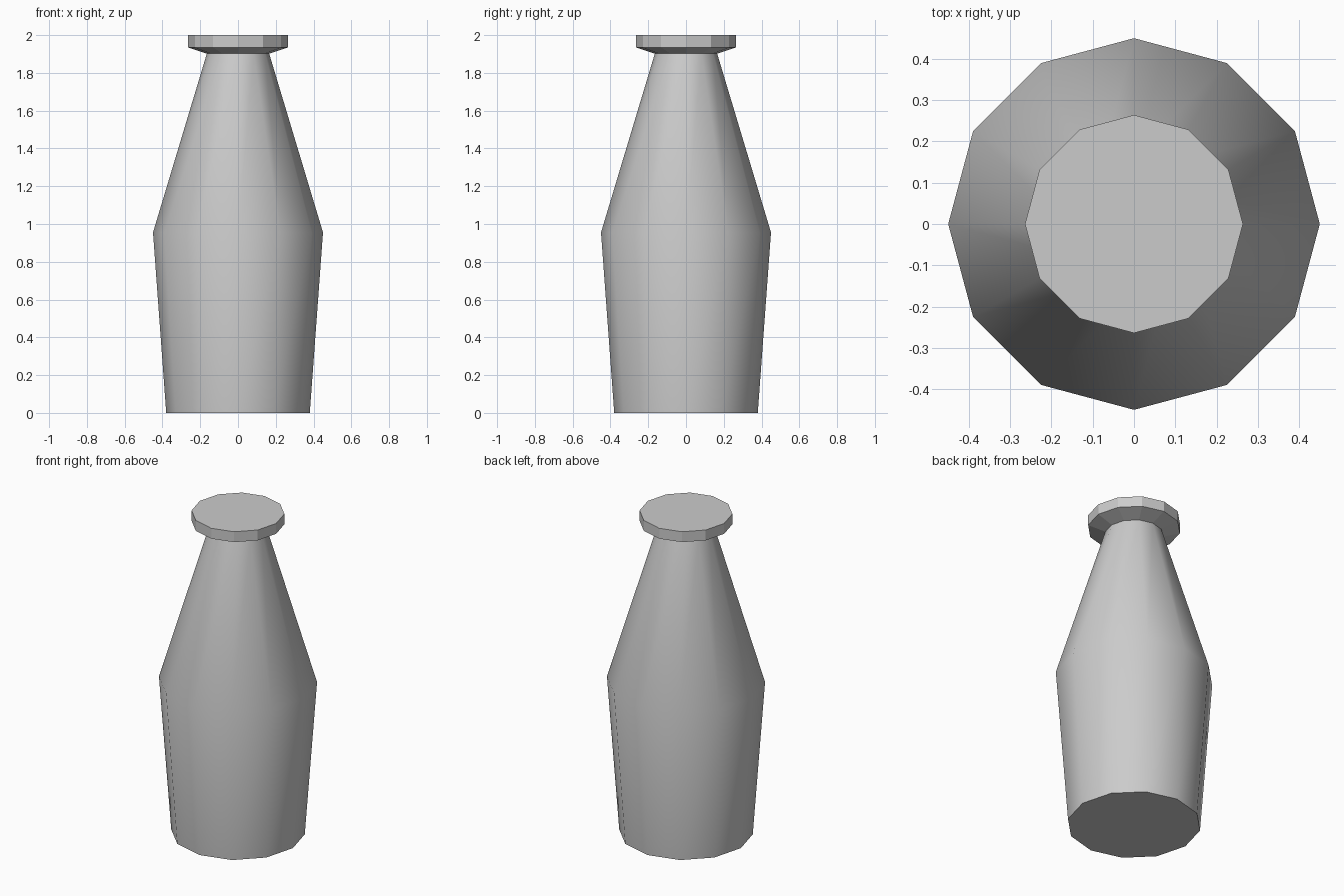
import bpy, bmesh
from math import cos, sin, pi, radians

cube = bpy.data.objects.get("Cube")
if cube:
    bpy.data.objects.remove(cube, do_unlink=True)

SIDES = 12

grey = bpy.data.materials.new("plain grey")
colour = (0.6, 0.6, 0.6, 1)
grey.use_nodes = True
grey.diffuse_color = colour
grey.node_tree.nodes["Principled BSDF"].inputs["Base Color"].default_value = colour


def lathe(name, profile):
    """Closed solid of revolution from (radius, height) pairs, bottom to top."""
    bm = bmesh.new()
    rings = [[bm.verts.new((r * cos(2 * pi * i / SIDES), r * sin(2 * pi * i / SIDES), z))
              for i in range(SIDES)] for r, z in profile]
    for low, high in zip(rings, rings[1:]):
        for i in range(SIDES):
            j = (i + 1) % SIDES
            bm.faces.new((low[i], low[j], high[j], high[i]))
    bm.faces.new(rings[0][::-1])
    bm.faces.new(rings[-1])
    mesh = bpy.data.meshes.new(name)
    bm.to_mesh(mesh)
    bm.free()
    mesh.materials.append(grey)
    obj = bpy.data.objects.new(name, mesh)
    bpy.context.collection.objects.link(obj)
    return obj


# Smooth bottle body with tapered base and long sloping neck
body = lathe("bottle_body", [(0.38, 0), (0.45, 0.955), (0.165, 1.902)])
bpy.ops.object.select_all(action="DESELECT")
body.select_set(True)
bpy.context.view_layer.objects.active = body
bpy.ops.object.shade_smooth_by_angle(angle=radians(40))

# Faceted cap with a chamfered underside
lathe("bottle_cap", [(0.165, 1.902), (0.264, 1.935), (0.264, 2.0)])
